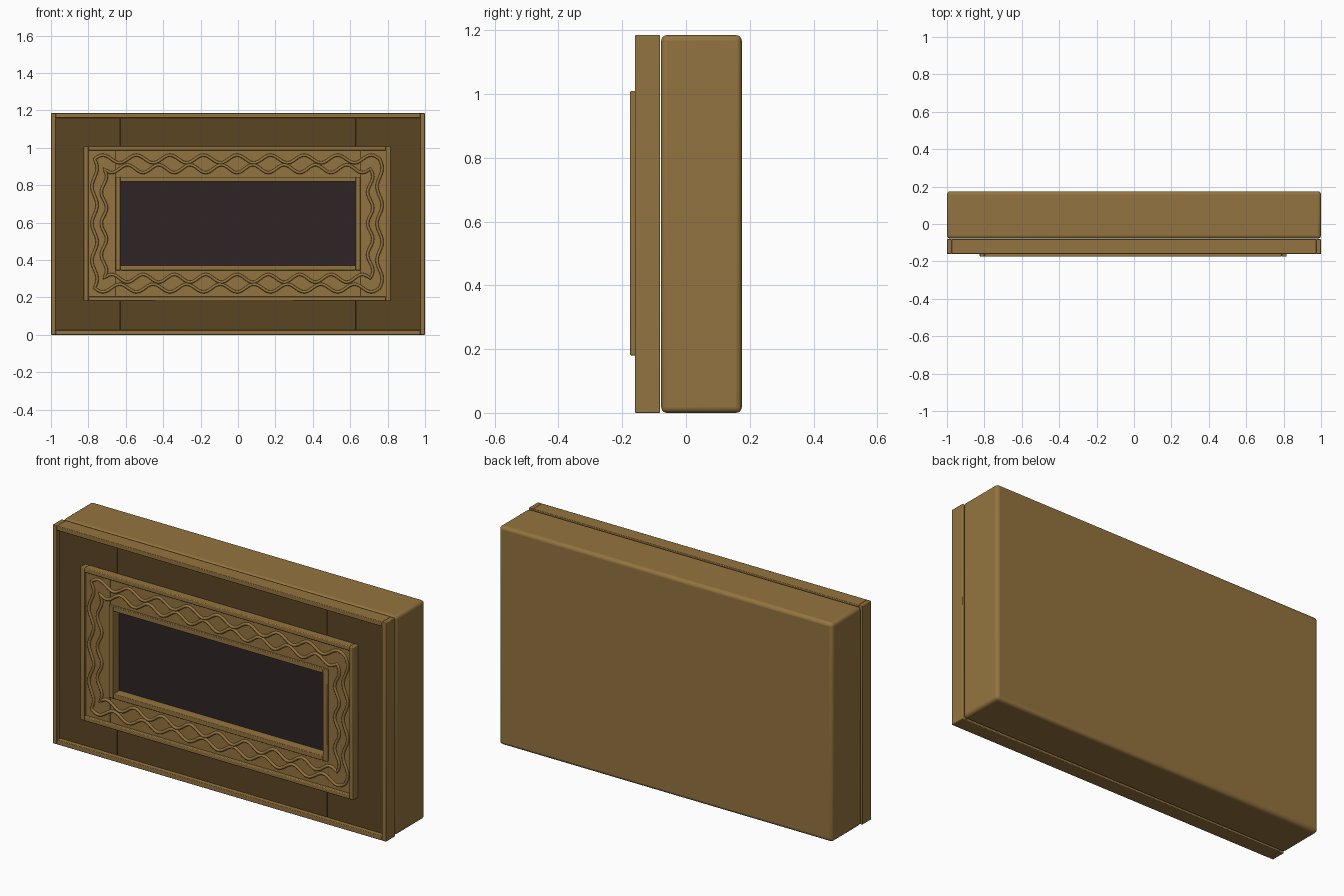
import bpy
import math

old = bpy.data.objects.get("Cube")
if old:
    bpy.data.objects.remove(old, do_unlink=True)


def material(name, rgb):
    m = bpy.data.materials.new(name)
    m.use_nodes = True
    color = (*rgb, 1.0)
    m.diffuse_color = color
    bsdf = m.node_tree.nodes["Principled BSDF"]
    bsdf.inputs["Base Color"].default_value = color
    bsdf.inputs["Roughness"].default_value = 0.7
    return m


WOOD = material("golden wood", (0.296, 0.175, 0.05))
DARK = material("dark wood", (0.105, 0.06, 0.017))
GLASS = material("dark screen", (0.028, 0.018, 0.018))


def box(name, x, y, z, mat, bevel=0.0, segments=2):
    """Box from (low, high) pairs on each axis, with optional rounded edges."""
    bpy.ops.mesh.primitive_cube_add(size=1)
    ob = bpy.context.object
    ob.name = name
    spans = (x, y, z)
    ob.location = [(a + b) / 2 for a, b in spans]
    ob.scale = [b - a for a, b in spans]
    bpy.ops.object.transform_apply(location=True, rotation=False, scale=True)
    ob.data.materials.append(mat)
    if bevel:
        mod = ob.modifiers.new("rounded edges", "BEVEL")
        mod.width = bevel
        mod.segments = segments
        bpy.ops.object.shade_smooth_by_angle(angle=math.radians(40))
    return ob


def frame(name, x, z, width, y, mat, bevel):
    """Four bars around a rectangle; the upright ones run the full height."""
    (x0, x1), (z0, z1) = x, z
    inner = (x0 + width, x1 - width)
    box(name + "_right", (x0, x0 + width), y, z, mat, bevel)
    box(name + "_left", (x1 - width, x1), y, z, mat, bevel)
    box(name + "_top", inner, y, (z1 - width, z1), mat, bevel)
    box(name + "_bottom", inner, y, (z0, z0 + width), mat, bevel)


H = 1.185       # total height
MID = 0.595     # height of the screen centre
SX = 0.63       # screen half width
SZ = 0.225      # screen half height

# Rounded cabinet body at the back
box("cabinet_body", (-1, 1), (-0.078, 0.175), (0, H), WOOD, 0.018, 4)

# Rim around the front panel
frame("front_rim", (-1, 1), (0, H), 0.025, (-0.16, -0.081), WOOD, 0.003)

# Dark front panels around the screen
panel_y = (-0.135, -0.083)
edge = 0.98
box("panel_right", (-edge, -SX - 0.001), panel_y, (0.01, H - 0.01), DARK, 0.002)
box("panel_left", (SX + 0.001, edge), panel_y, (0.01, H - 0.01), DARK, 0.002)
box("panel_top", (-SX, SX), panel_y, (MID + SZ, H - 0.01), DARK, 0.002)
box("panel_bottom", (-SX, SX), panel_y, (0.01, MID - SZ), DARK, 0.002)

# Recessed screen
box("screen", (-SX, SX), (-0.12, -0.085), (MID - SZ, MID + SZ), GLASS)

# Outer and inner mouldings of the picture frame
frame("outer_moulding", (-0.825, 0.815), (0.18, 1.01), 0.025, (-0.175, -0.13), WOOD, 0.004)
frame("inner_moulding", (-SX - 0.025, SX + 0.025), (MID - SZ - 0.025, MID + SZ + 0.025),
      0.026, (-0.172, -0.115), WOOD, 0.003)

# Flat band between the mouldings
band_y = (-0.16, -0.13)
bx = SX + 0.025
box("band_right", (-0.802, -bx), band_y, (0.2, 0.99), WOOD, 0.0015)
box("band_left", (bx, 0.792), band_y, (0.2, 0.99), WOOD, 0.0015)
box("band_top", (-bx, bx), band_y, (MID + SZ + 0.02, 0.99), WOOD, 0.0015)
box("band_bottom", (-bx, bx), band_y, (0.2, MID - SZ - 0.02), WOOD, 0.0015)


def wavy_strand(name, hx, hz, flip):
    """Closed carved cord that waves along a rectangle."""
    corners = [(-hx, hz), (hx, hz), (hx, -hz), (-hx, -hz)]
    normals = [(0, 1), (1, 0), (0, -1), (-1, 0)]
    points = []
    for i in range(4):
        (ax, az), (bx_, bz) = corners[i], corners[(i + 1) % 4]
        nx, nz = normals[i]
        level = nx == 0
        waves = 8.5 if level else 3.5
        amp = 0.021 * flip if level else 0.014 * nx
        steps = int(waves * 12)
        for k in range(steps):
            t = k / steps
            off = amp * math.sin(2 * math.pi * waves * t)
            points.append((ax + (bx_ - ax) * t + nx * off - 0.005,
                           -0.161, MID + az + (bz - az) * t + nz * off))
    curve = bpy.data.curves.new(name, "CURVE")
    curve.dimensions = "3D"
    curve.bevel_depth = 0.008
    curve.bevel_resolution = 2
    spline = curve.splines.new("POLY")
    spline.points.add(len(points) - 1)
    for p, co in zip(spline.points, points):
        p.co = (*co, 1)
    spline.use_cyclic_u = True
    curve.materials.append(WOOD)
    ob = bpy.data.objects.new(name, curve)
    bpy.context.collection.objects.link(ob)


# Interlaced carved cords on the band
wavy_strand("outer_cord", 0.762, 0.345, 1)
wavy_strand("inner_cord", 0.712, 0.293, -1)
